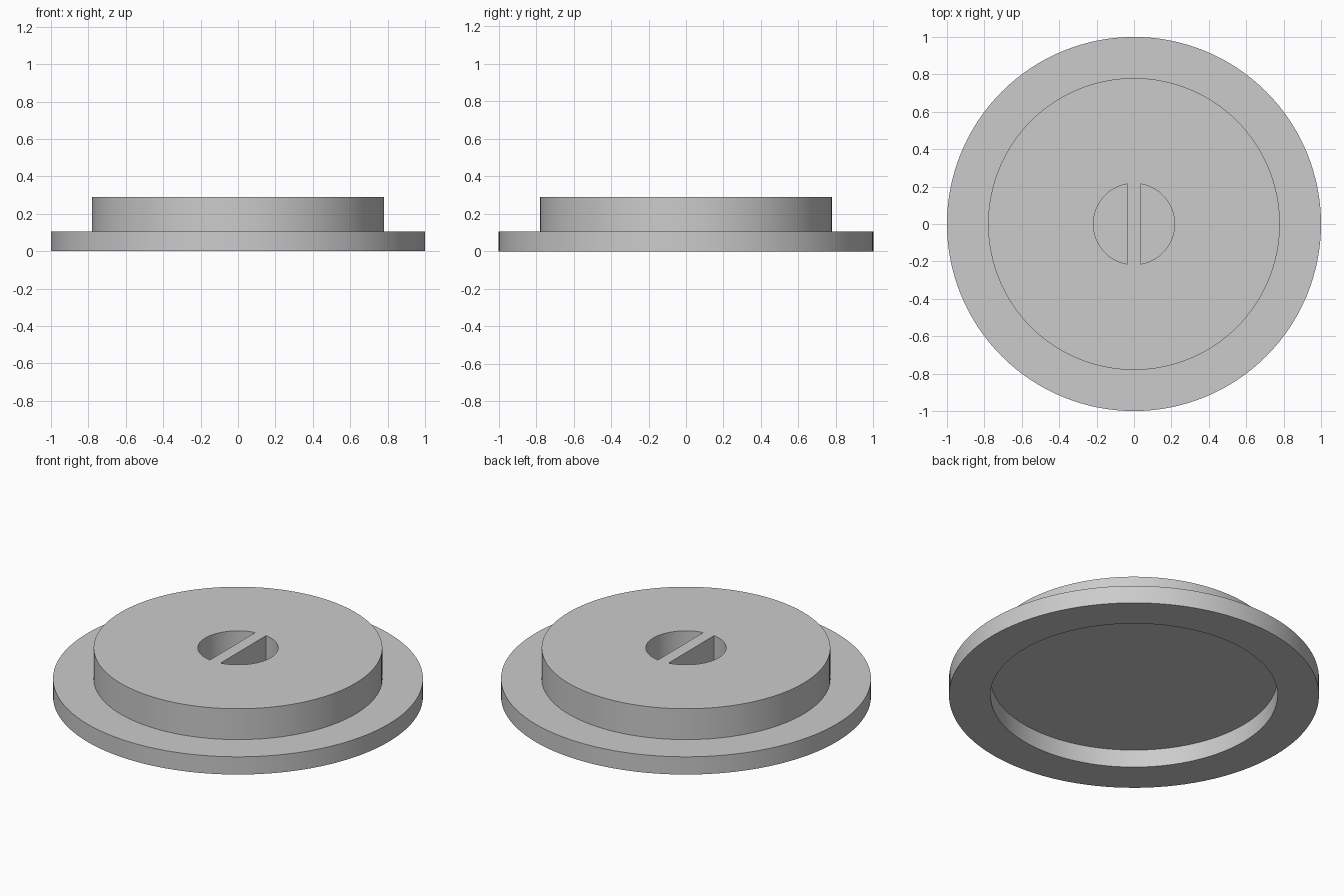
import bpy
import bmesh
from math import acos, asin, cos, sin, pi, tau

cube = bpy.data.objects.get("Cube")
if cube:
    bpy.data.objects.remove(cube, do_unlink=True)

SEGMENTS = 128
FLANGE_TOP, DISC_TOP = 0.106, 0.29
DISC_RADIUS, RECESS_RADIUS = 0.78, 0.776
POCKET_RADIUS, POCKET_FLOOR, BAR_HALF = 0.217, 0.12, 0.035

grey = bpy.data.materials.new("plain grey")
grey.use_nodes = True
colour = (0.6, 0.6, 0.6, 1)
grey.diffuse_color = colour
grey.node_tree.nodes["Principled BSDF"].inputs["Base Color"].default_value = colour


def make_object(name, bm):
    bmesh.ops.recalc_face_normals(bm, faces=bm.faces)
    mesh = bpy.data.meshes.new(name)
    bm.to_mesh(mesh)
    bm.free()
    mesh.materials.append(grey)
    obj = bpy.data.objects.new(name, mesh)
    bpy.context.collection.objects.link(obj)
    return obj


def lathe(name, profile):
    """Revolve (radius, height) points and cap both ends."""
    bm = bmesh.new()
    rings = [[bm.verts.new((r * cos(tau * i / SEGMENTS), r * sin(tau * i / SEGMENTS), z))
              for i in range(SEGMENTS)] for r, z in profile]
    for low, high in zip(rings, rings[1:]):
        for i in range(SEGMENTS):
            j = (i + 1) % SEGMENTS
            bm.faces.new((low[i], low[j], high[j], high[i]))
    bm.faces.new(rings[0])
    bm.faces.new(rings[-1])
    return make_object(name, bm)


def pocket_cutter():
    """Two circle segments, leaving the straight grip bar between them."""
    bm = bmesh.new()
    half = acos(BAR_HALF / POCKET_RADIUS)
    steps = 48
    for start in (0, pi):
        angles = [start - half + 2 * half * i / steps for i in range(steps + 1)]
        face = bm.faces.new([bm.verts.new((POCKET_RADIUS * cos(a), POCKET_RADIUS * sin(a),
                                           POCKET_FLOOR)) for a in angles])
        result = bmesh.ops.extrude_face_region(bm, geom=[face], use_keep_orig=True)
        verts = [v for v in result["geom"] if isinstance(v, bmesh.types.BMVert)]
        bmesh.ops.translate(bm, verts=verts, vec=(0, 0, DISC_TOP))
    return make_object("pocket_cutter", bm)


# Flange and raised disc, hollowed underneath
cap = lathe("flanged_cap", [
    (RECESS_RADIUS, FLANGE_TOP), (RECESS_RADIUS, 0), (1, 0), (1, FLANGE_TOP),
    (DISC_RADIUS, FLANGE_TOP), (DISC_RADIUS, DISC_TOP)])

# Finger pockets either side of the grip bar
cutter = pocket_cutter()
cutter.hide_render = True
cut = cap.modifiers.new("finger_pockets", 'BOOLEAN')
cut.operation = 'DIFFERENCE'
cut.solver = 'EXACT'
cut.object = cutter

bpy.ops.object.select_all(action='DESELECT')
cap.select_set(True)
bpy.context.view_layer.objects.active = cap
bpy.ops.object.modifier_apply(modifier=cut.name)
bpy.data.objects.remove(cutter, do_unlink=True)

# Round walls smooth, rims crisp
bpy.ops.object.shade_smooth_by_angle(angle=pi / 6)
